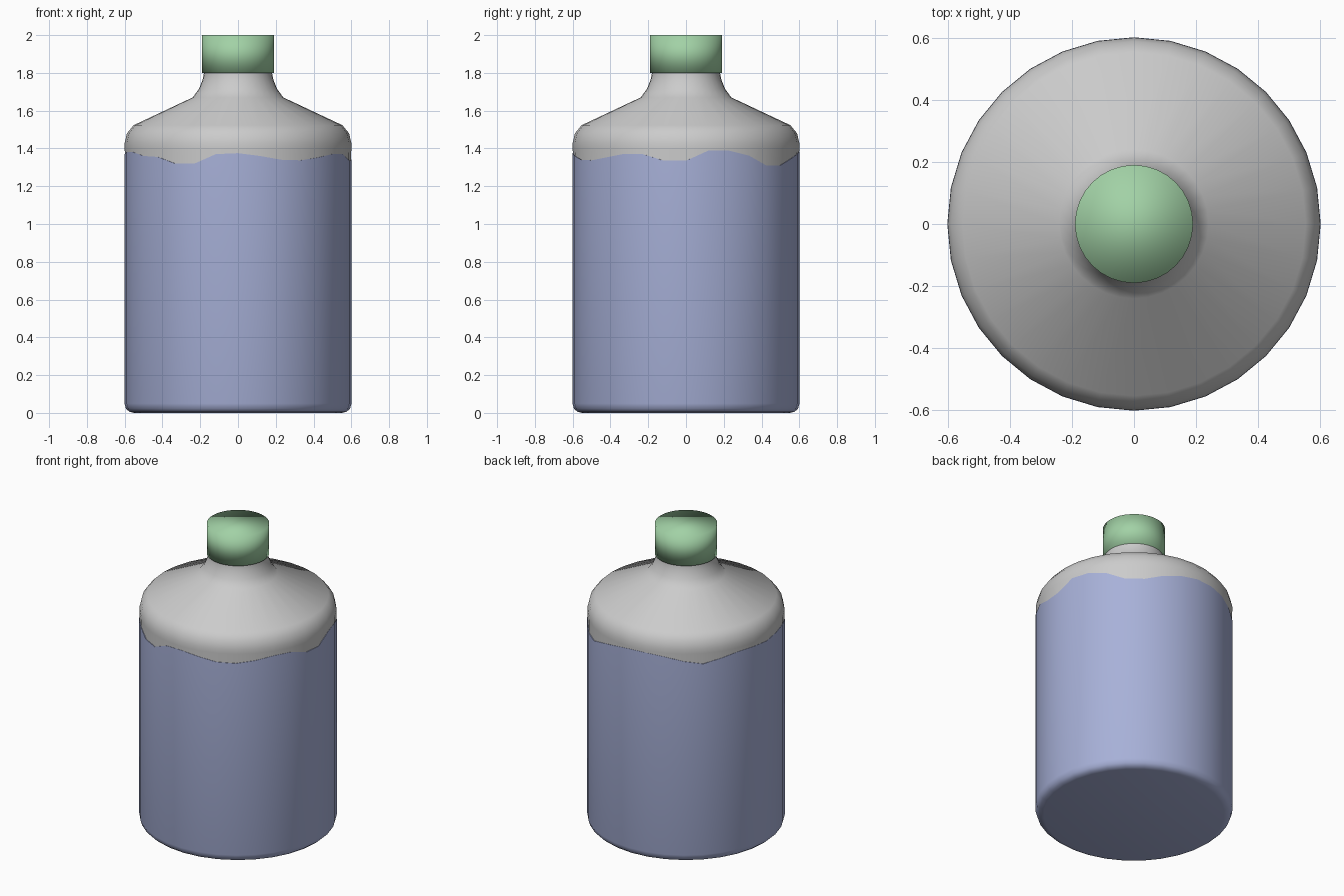
import bpy, bmesh, math

if "Cube" in bpy.data.objects:
    bpy.data.objects.remove(bpy.data.objects["Cube"])

SIDES = 32


def material(name, rgb):
    m = bpy.data.materials.new(name)
    m.diffuse_color = (*rgb, 1)
    m.use_nodes = True
    m.node_tree.nodes["Principled BSDF"].inputs["Base Color"].default_value = m.diffuse_color
    return m


def lathe(name, profile, mat=None, heights=None, angle=None):
    """Spin (radius, z) points; heights optionally replaces z of the last ring."""
    bm = bmesh.new()
    rings = []
    for i, (r, z) in enumerate(profile):
        ring = []
        for k in range(SIDES):
            a = math.tau * k / SIDES
            h = heights[k] if heights and i == len(profile) - 1 else z
            ring.append(bm.verts.new((r * math.cos(a), r * math.sin(a), h)))
        rings.append(ring)
    for lo, hi in zip(rings, rings[1:]):
        for k in range(SIDES):
            n = (k + 1) % SIDES
            bm.faces.new((lo[k], lo[n], hi[n], hi[k]))
    bm.faces.new(rings[0][::-1])
    if heights:
        # uneven rim closes to a centre point
        c = bm.verts.new((0, 0, sum(heights) / SIDES))
        for k in range(SIDES):
            bm.faces.new((rings[-1][k], rings[-1][(k + 1) % SIDES], c))
    else:
        bm.faces.new(rings[-1])
    for f in bm.faces:
        f.smooth = True
    me = bpy.data.meshes.new(name)
    bm.to_mesh(me)
    bm.free()
    ob = bpy.data.objects.new(name, me)
    bpy.context.collection.objects.link(ob)
    if mat:
        me.materials.append(mat)
    if angle:
        bpy.ops.object.select_all(action='DESELECT')
        ob.select_set(True)
        bpy.context.view_layer.objects.active = ob
        bpy.ops.object.shade_smooth_by_angle(angle=math.radians(angle))
    return ob


# Bottle: straight wall, rounded shoulder, sloped top, flared neck
lathe("bottle", [(0.548, 0.003), (0.58, 0.012), (0.597, 0.05), (0.597, 1.3), (0.60, 1.40),
                 (0.60, 1.43), (0.588, 1.48), (0.553, 1.523), (0.24, 1.67),
                 (0.207, 1.715), (0.187, 1.765), (0.18, 1.80), (0.18, 1.88)], angle=50)

# Liquid: fills the body up to a wavy surface
wave = [1.335, 1.388, 1.388, 1.362, 1.31, 1.31, 1.345, 1.37,
        1.385, 1.385, 1.375, 1.35, 1.33, 1.355, 1.375, 1.375,
        1.37, 1.38, 1.38, 1.36, 1.355, 1.32, 1.32, 1.37,
        1.375, 1.36, 1.34, 1.337, 1.352, 1.37, 1.37, 1.335]
lathe("liquid", [(0.55, 0.0), (0.575, 0.006), (0.593, 0.022), (0.601, 0.05), (0.601, 1.35)],
      material("liquid_blue", (0.39, 0.44, 0.69)), heights=wave, angle=50)

# Screw cap
lathe("cap", [(0.19, 1.80), (0.19, 2.0)], material("cap_green", (0.36, 0.64, 0.38)))
